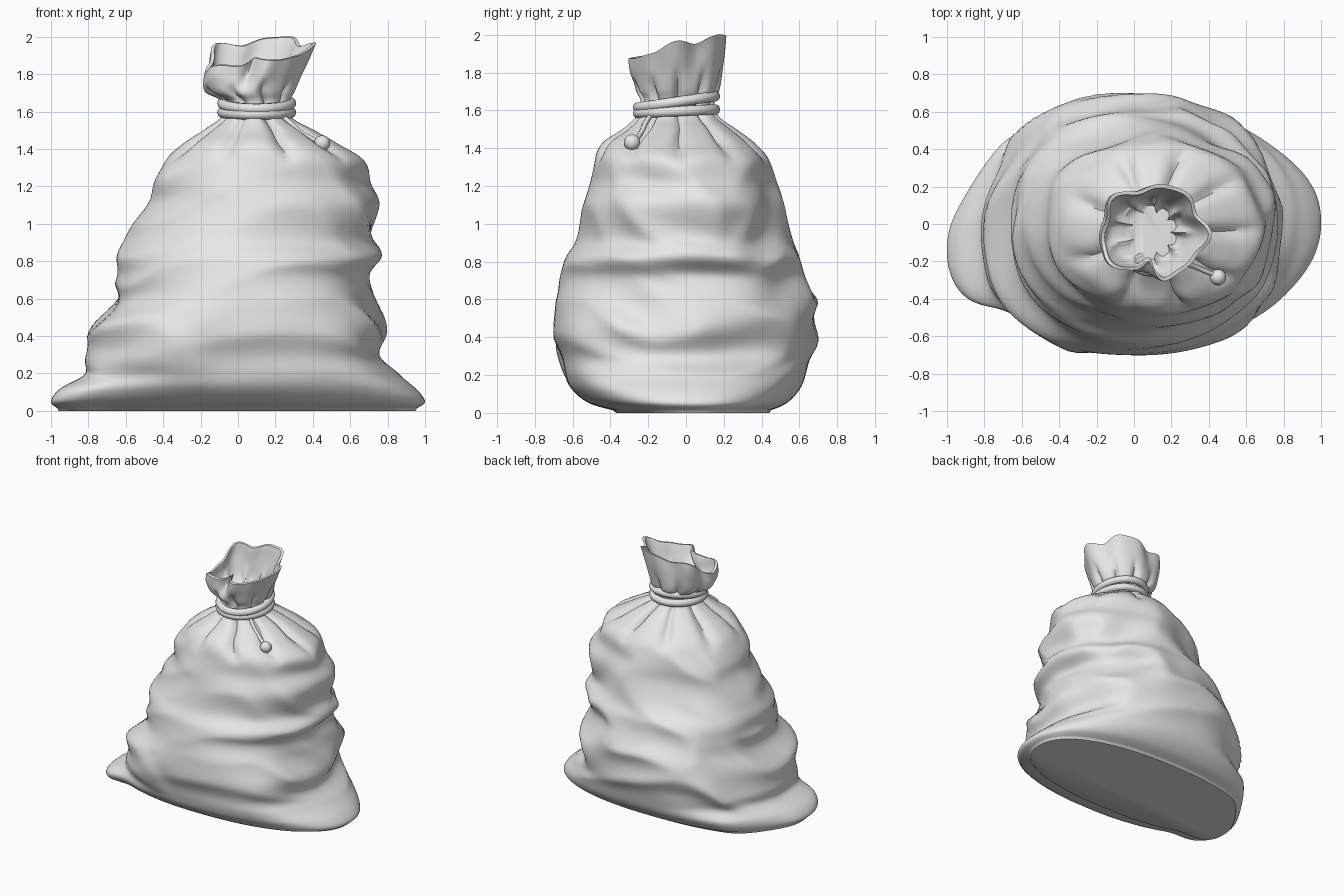
import bpy, bmesh, math
from mathutils import Vector, noise

if "Cube" in bpy.data.objects:
    bpy.data.objects.remove(bpy.data.objects["Cube"])

# One plain grey for cloth and cord
grey = bpy.data.materials.new("plain grey")
grey.use_nodes = True
grey.diffuse_color = (0.8, 0.8, 0.8, 1)
grey.node_tree.nodes["Principled BSDF"].inputs["Base Color"].default_value = grey.diffuse_color

# Sack outline: height, then left/right and front/back limits
OUTLINE = [
    (.01, -.96, .95, -.37, .44), (.05, -1, 1, -.51, .53), (.12, -.95, .95, -.6, .6),
    (.2, -.81, .85, -.64, .64), (.3, -.81, .75, -.67, .67), (.45, -.77, .78, -.7, .69),
    (.6, -.66, .72, -.68, .68), (.72, -.64, .69, -.66, .64), (.82, -.64, .77, -.64, .61),
    (.92, -.59, .72, -.58, .55), (1.1, -.5, .77, -.54, .51), (1.22, -.47, .7, -.51, .47),
    (1.34, -.38, .67, -.48, .43), (1.43, -.27, .52, -.42, .34), (1.5, -.17, .4, -.32, .25),
    (1.57, -.08, .28, -.25, .16), (1.65, -.07, .27, -.23, .14), (1.71, -.16, .3, -.26, .17),
    (1.8, -.19, .35, -.29, .2), (1.89, -.18, .39, -.3, .21),
]
SEGMENTS = 120
STEPS = 6


def smoothstep(low, high, value):
    t = min(max((value - low) / (high - low), 0), 1)
    return t * t * (3 - 2 * t)


def bell(value, centre, width):
    return math.exp(-((value - centre) / width) ** 2)


def signed_power(value, power):
    return math.copysign(abs(value) ** power, value)


def outline_at(u):
    """Smooth curve through the outline rows."""
    last = len(OUTLINE) - 1
    i = min(int(u), last - 1)
    t = u - i
    a, b, c, d = (OUTLINE[min(max(i + k, 0), last)] for k in (-1, 0, 1, 2))
    return [q + t / 2 * (r - p + t * (2 * p - 5 * q + 4 * r - s + t * (3 * (q - r) + s - p)))
            for p, q, r, s in zip(a, b, c, d)]


def cloth_point(u, angle, inset):
    z, left, right, front, back = outline_at(u)
    cx, cy = (left + right) / 2, (front + back) / 2
    ca, sa = math.cos(angle), math.sin(angle)

    # Slightly boxy section low down, oval above
    power = 1 - .12 * (1 - smoothstep(.5, .9, z))
    x = (right - left) / 2 * signed_power(ca, power)
    y = (back - front) / 2 * signed_power(sa, power)

    # Slanted wrinkles with soft crests around the body
    body = smoothstep(.08, .35, z) * (1 - smoothstep(1.2, 1.45, z))
    slant = z * 3.6 + .5 * math.sin(angle * 2 + 1)
    crest = math.sqrt(noise.noise(Vector((ca * 1.3, sa * 1.3, slant))) ** 2 + .002)
    calm = 1 - .6 * smoothstep(.3, .9, -sa)
    scale = 1 + body * calm * (.032 - .14 * crest)

    # Large fold over the lower right front, fuller cloth on the other front corner
    reach = math.hypot(x + cx + .58, (z - .1) * .95)
    scale += .045 * (1 - smoothstep(.35, .48, reach)) * smoothstep(.1, .6, -sa) * smoothstep(.05, .25, z)
    scale += .07 * bell(angle, math.tau * .88, .35) * bell(z, .33, .2)

    # Gathered pleats below and through the tie
    gather = smoothstep(1.3, 1.46, z) * (1 - smoothstep(1.68, 1.8, z))
    pleat = abs(math.sin(4.5 * angle + .4 * math.sin(angle)))
    scale += gather * (.06 - .2 * (1 - pleat) ** 2)

    # Ruffled, tilted mouth with one deep tuck at the front and a low flap
    mouth = smoothstep(1.66, 1.87, z)
    ruffle = math.cos(5 * angle + .6) + .5 * math.cos(8 * angle)
    tuck = bell(angle, 4.6, .19)
    scale += mouth * (.07 * ruffle - .4 * tuck)

    # Inner wall follows the outer one
    scale -= inset / math.hypot(x, y)
    x, y = cx + x * scale, cy + y * scale
    flap = .07 * bell(angle, 3.3, .5)
    z += mouth * (.25 * (y + .05) + .1 * (x - .1) + .012 * ruffle - flap + .03)

    # Pull the blunt tip of the base forward
    y -= .15 * smoothstep(.65, 1, -x) * (1 - smoothstep(.1, .4, z))
    return x, y, z


def finish(obj):
    obj.data.materials.append(grey)
    bpy.ops.object.select_all(action="DESELECT")
    obj.select_set(True)
    bpy.context.view_layer.objects.active = obj
    bpy.ops.object.shade_smooth_by_angle(angle=math.radians(50))


# Sack: up the outside, over the rim, down inside to the tie
bm = bmesh.new()
top = len(OUTLINE) - 1
path = [(k / STEPS, 0) for k in range(top * STEPS + 1)]
path += [(top - k / STEPS, .02 + .002 * k) for k in range(3 * STEPS)]
rings = [[bm.verts.new(cloth_point(u, math.tau * s / SEGMENTS, inset)) for s in range(SEGMENTS)]
         for u, inset in path]
for low, high in zip(rings, rings[1:]):
    for s in range(SEGMENTS):
        n = (s + 1) % SEGMENTS
        bm.faces.new((low[s], low[n], high[n], high[s]))
bm.faces.new(reversed(rings[0]))
bm.faces.new(rings[-1])
for vert in rings[0]:
    vert.co.z = 0
mesh = bpy.data.meshes.new("cloth_sack")
bm.to_mesh(mesh)
bm.free()
sack = bpy.data.objects.new("cloth_sack", mesh)
bpy.context.collection.objects.link(sack)
finish(sack)


def cord(name, points, radius, closed):
    curve = bpy.data.curves.new(name, "CURVE")
    curve.dimensions = "3D"
    curve.bevel_depth = radius
    curve.bevel_resolution = 3
    curve.use_fill_caps = True
    spline = curve.splines.new("NURBS")
    spline.points.add(len(points) - 1)
    for target, point in zip(spline.points, points):
        target.co = (*point, 1)
    spline.use_cyclic_u = closed
    spline.use_endpoint_u = not closed
    spline.order_u = 3
    spline.resolution_u = 5
    obj = bpy.data.objects.new(name, curve)
    bpy.context.collection.objects.link(obj)
    bpy.ops.object.select_all(action="DESELECT")
    obj.select_set(True)
    bpy.context.view_layer.objects.active = obj
    bpy.ops.object.convert(target="MESH")
    finish(bpy.context.object)


# Two coils of cord around the neck
for name, height, tilt in (("lower_coil", 1.595, .01), ("upper_coil", 1.645, .03)):
    loop = []
    for k in range(24):
        a = math.tau * k / 24
        loop.append((.1 + .185 * math.cos(a), -.05 + .205 * math.sin(a),
                     height + tilt * math.sin(a)))
    cord(name, loop, .028, True)

# Loose cord end with a round knot
cord("cord_tail", [(.22, -.17, 1.59), (.27, -.21, 1.55), (.33, -.23, 1.49),
                   (.4, -.26, 1.45), (.45, -.28, 1.43)], .013, False)
bpy.ops.mesh.primitive_uv_sphere_add(segments=20, ring_count=12, radius=.043,
                                     location=(.45, -.285, 1.43))
knot = bpy.context.object
knot.name = "cord_knot"
finish(knot)
